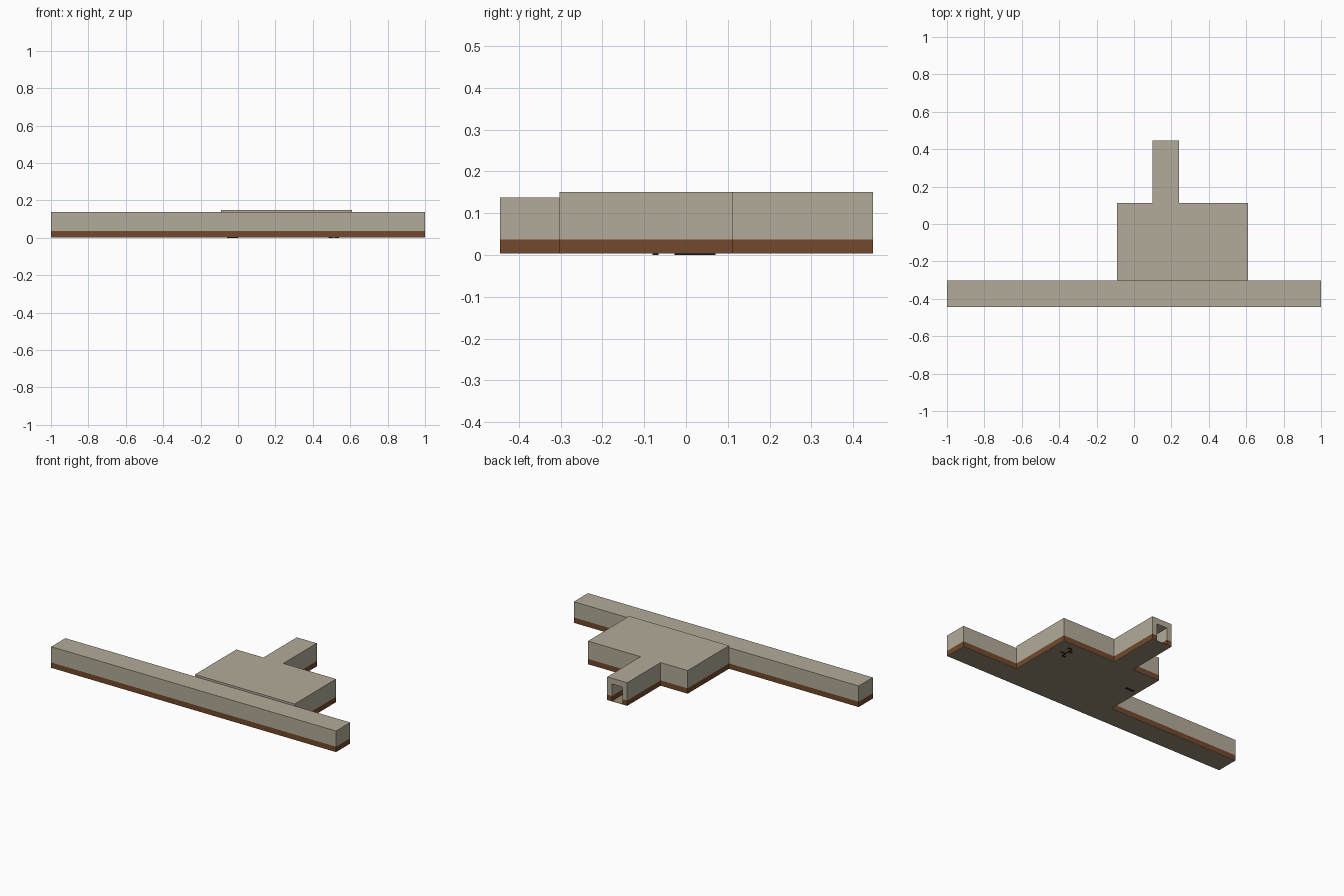
import bpy
import bmesh
from mathutils import Vector

cube = bpy.data.objects.get("Cube")
if cube:
    bpy.data.objects.remove(cube, do_unlink=True)


def material(name, rgb):
    mat = bpy.data.materials.new(name)
    mat.use_nodes = True
    mat.diffuse_color = (*rgb, 1)
    mat.node_tree.nodes["Principled BSDF"].inputs["Base Color"].default_value = (*rgb, 1)
    return mat


plaster = material("warm grey plaster", (0.45, 0.41, 0.32))
wood = material("brown wood panelling", (0.17, 0.066, 0.025))
stone = material("tan floor", (0.32, 0.255, 0.17))
dark = material("dark trim", (0.03, 0.02, 0.015))

BASE, FLOOR, DADO, CEILING = 0.003, 0.005, 0.037, 0.113
T = 0.033  # wall thickness


def block(name, xs, ys, zs, *mats, split=None):
    """Box between the given limits; above the split height it takes the second material."""
    bm = bmesh.new()
    bmesh.ops.create_cube(bm, size=1)
    lo, hi = (Vector(p) for p in zip(xs, ys, zs))
    for v in bm.verts:
        v.co = (lo + hi) / 2 + v.co * (hi - lo)
    if split:
        bmesh.ops.bisect_plane(bm, geom=bm.verts[:] + bm.edges[:] + bm.faces[:],
                               plane_co=(0, 0, split), plane_no=(0, 0, 1))
        for f in bm.faces:
            f.material_index = int(f.calc_center_median().z > split)
    mesh = bpy.data.meshes.new(name)
    bm.to_mesh(mesh)
    bm.free()
    for m in mats:
        mesh.materials.append(m)
    obj = bpy.data.objects.new(name, mesh)
    bpy.context.collection.objects.link(obj)
    return obj


def wall(name, xs, ys):
    block(name, xs, ys, (FLOOR, CEILING), wood, plaster, split=DADO)


# Each room: x limits, y limits, roof height
rooms = {
    "gallery": ((-1, 1), (-0.445, -0.303), 0.137),
    "hall": ((-0.09, 0.61), (-0.303, 0.112), 0.15),
    "passage": ((0.10, 0.24), (0.112, 0.447), 0.15),
}

# Floors, roofs and end walls
for name, (xs, ys, top) in rooms.items():
    block(name + "_floor", xs, ys, (BASE, FLOOR), stone)
    block(name + "_roof", xs, ys, (CEILING, top), plaster)
    wall(name + "_right_wall", (xs[0], xs[0] + T), ys)
    wall(name + "_left_wall", (xs[1] - T, xs[1]), ys)


def wall_with_gap(name, xs, ys, gap):
    wall(name + "_right_part", (xs[0] + T, gap[0]), ys)
    wall(name + "_left_part", (gap[1], xs[1] - T), ys)


# Long walls, with doorways between the rooms
gx, gy, _ = rooms["gallery"]
hx, hy, _ = rooms["hall"]
px, _, _ = rooms["passage"]
doorway = (px[0] + T, px[1] - T)
wall("gallery_front_wall", (gx[0] + T, gx[1] - T), (gy[0], gy[0] + T))
wall_with_gap("gallery_back_wall", gx, (gy[1] - T, gy[1]), doorway)
wall_with_gap("hall_back_wall", hx, (hy[1] - T, hy[1]), doorway)

# Small dark pieces showing just beneath the floor
for i, y in enumerate((-0.028, 0.0, 0.03, 0.06)):
    x = 0.485 + 0.03 * (i % 2)
    block("foot_%d" % (i + 1), (x, x + 0.025), (y, y + 0.01), (0, BASE), dark)
block("foot_rail", (0.505, 0.511), (-0.018, 0.06), (0, BASE), dark)
block("threshold_strip", (-0.06, 0.0), (-0.08, -0.066), (0, BASE), dark)
